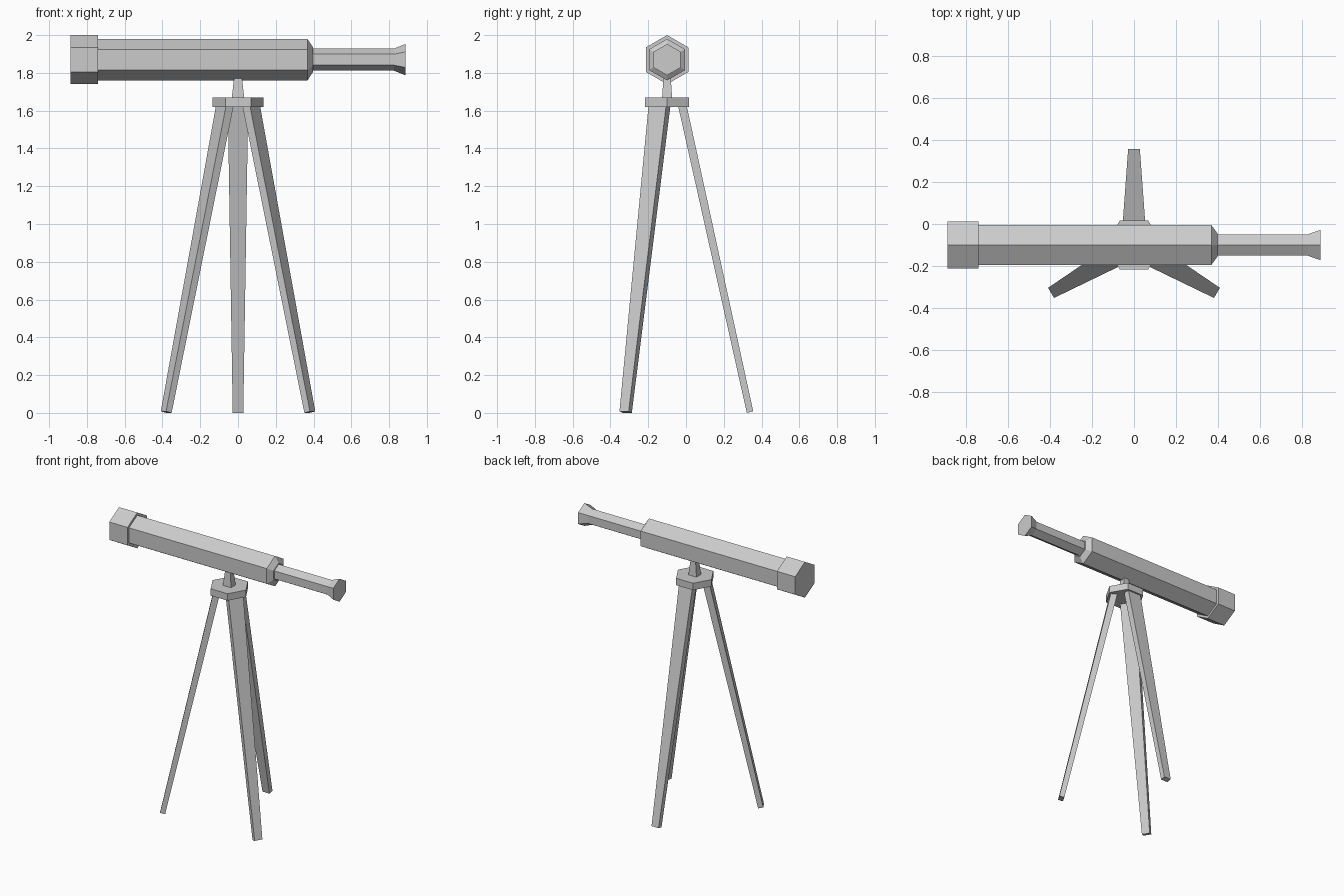
import bpy, bmesh, math
from mathutils import Matrix, Vector

cube = bpy.data.objects.get("Cube")
if cube:
    bpy.data.objects.remove(cube, do_unlink=True)

CENTRE_Y = -0.1   # tripod and tube share this depth
AXIS_Z = 1.87     # height of the tube axis

grey = bpy.data.materials.new("grey")
grey.use_nodes = True
colour = (0.6, 0.6, 0.6, 1)
grey.diffuse_color = colour
grey.node_tree.nodes["Principled BSDF"].inputs["Base Color"].default_value = colour


def loft(name, rings, matrix=Matrix()):
    """Skin a list of equal-length vertex loops and close both ends."""
    bm = bmesh.new()
    loops = [[bm.verts.new(matrix @ Vector(p)) for p in ring] for ring in rings]
    for a, b in zip(loops, loops[1:]):
        for i in range(len(a)):
            j = (i + 1) % len(a)
            bm.faces.new((a[i], a[j], b[j], b[i]))
    bm.faces.new(loops[0])
    bm.faces.new(loops[-1])
    bmesh.ops.recalc_face_normals(bm, faces=bm.faces)
    mesh = bpy.data.meshes.new(name)
    bm.to_mesh(mesh)
    bm.free()
    mesh.materials.append(grey)
    obj = bpy.data.objects.new(name, mesh)
    bpy.context.collection.objects.link(obj)
    return obj


def hexagon(radius, height):
    return [(radius * math.cos(math.radians(60 * i)),
             radius * math.sin(math.radians(60 * i)), height) for i in range(6)]


def rectangle(half_x, half_y, height):
    return [(sx * half_x, sy * half_y, height)
            for sx, sy in ((-1, -1), (1, -1), (1, 1), (-1, 1))]


# Hexagonal tube parts, lofted along x with a corner pointing up
along_x = Matrix.Translation((0, CENTRE_Y, AXIS_Z)) @ Matrix.Rotation(math.pi / 2, 4, 'Y')
tube_parts = {
    "front_cap": [(-0.887, 0.13), (-0.74, 0.13)],
    "main_tube": [(-0.76, 0.11), (0.368, 0.11), (0.397, 0.065)],
    "eyepiece": [(0.38, 0.058), (0.825, 0.058), (0.887, 0.083)],
}
for name, profile in tube_parts.items():
    loft(name, [hexagon(r, x) for x, r in profile], along_x)

# Tripod head: hexagonal plate and tapered post
centre = Matrix.Translation((0, CENTRE_Y, 0))
loft("tripod_plate", [hexagon(0.135, 1.62), hexagon(0.135, 1.67)], centre)
loft("mount_post", [rectangle(0.034, 0.027, 1.66), rectangle(0.02, 0.019, 1.78)], centre)


# Splayed legs, narrowing towards the foot
def leg_section(inner, outer, half_width, z_inner, z_outer):
    return [(inner, -half_width, z_inner), (outer, -half_width, z_outer),
            (outer, half_width, z_outer), (inner, half_width, z_inner)]


for name, angle in (("back_leg", 90), ("right_leg", 210), ("left_leg", 330)):
    turn = centre @ Matrix.Rotation(math.radians(angle), 4, 'Z')
    loft(name, [leg_section(0.422, 0.456, 0.028, 0, 0.008),
                leg_section(0.056, 0.1, 0.054, 1.635, 1.643)], turn)
